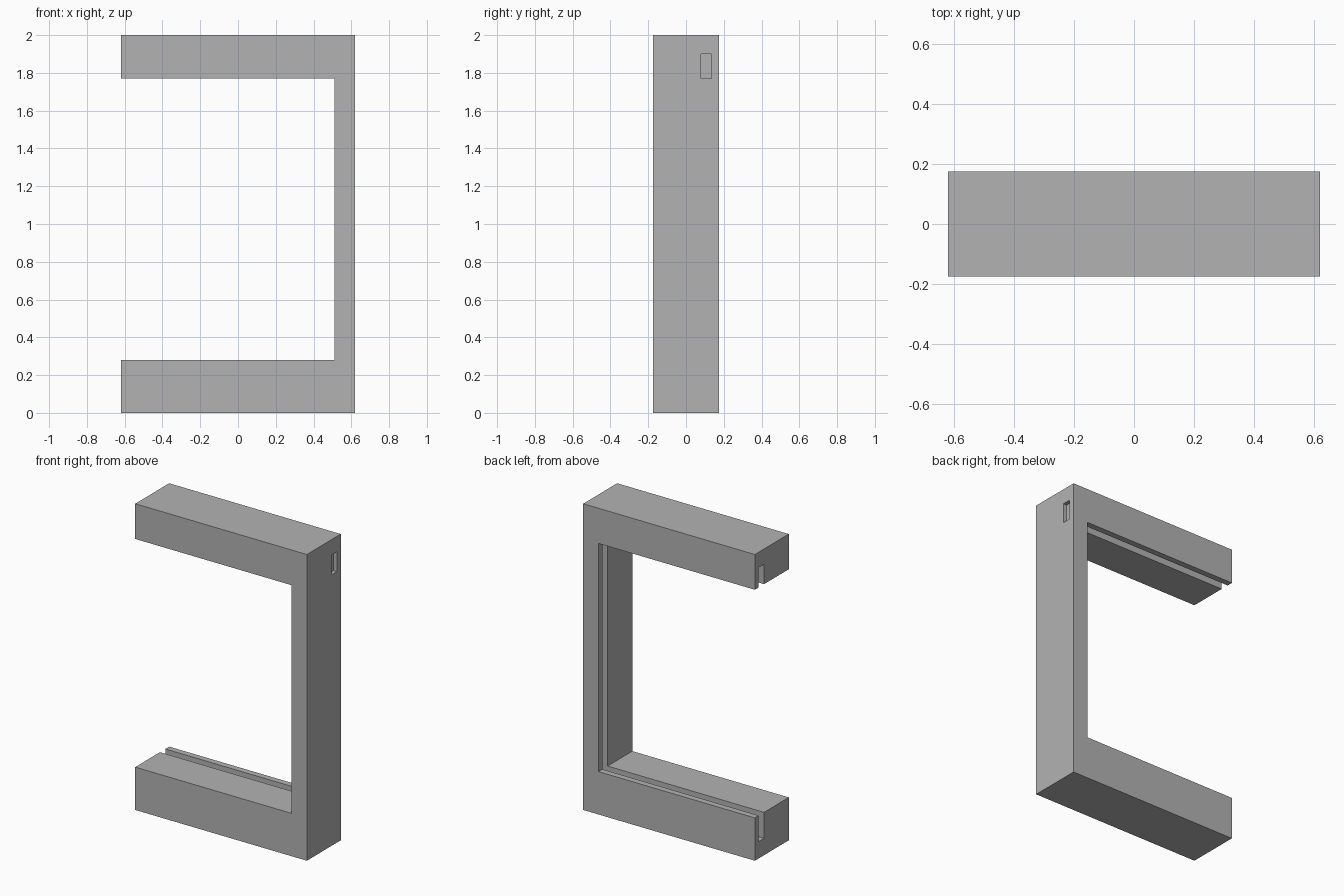
import bpy
import bmesh
from mathutils import Vector

cube = bpy.data.objects.get("Cube")
if cube:
    bpy.data.objects.remove(cube, do_unlink=True)

HALF_W, HALF_D, HEIGHT = 0.62, 0.175, 2.0
INNER_X, LOWER_Z, UPPER_Z = 0.51, 0.28, 1.77
GROOVE_Y = (0.08, 0.135)
GROOVE_FLOOR, GROOVE_TOP, GROOVE_X = 0.11, 1.9, 0.57

grey = bpy.data.materials.new("plain_grey")
grey.use_nodes = True
grey.diffuse_color = (0.45, 0.45, 0.45, 1)
grey.node_tree.nodes["Principled BSDF"].inputs["Base Color"].default_value = grey.diffuse_color


def prism(name, profile, y0, y1):
    """Extrude an x-z outline along y into a solid."""
    bm = bmesh.new()
    face = bm.faces.new([bm.verts.new((x, y0, z)) for x, z in profile])
    side = bmesh.ops.extrude_face_region(bm, geom=[face])["geom"]
    moved = [v for v in side if isinstance(v, bmesh.types.BMVert)]
    bmesh.ops.translate(bm, verts=moved, vec=Vector((0, y1 - y0, 0)))
    bmesh.ops.recalc_face_normals(bm, faces=bm.faces)
    mesh = bpy.data.meshes.new(name)
    bm.to_mesh(mesh)
    bm.free()
    mesh.materials.append(grey)
    obj = bpy.data.objects.new(name, mesh)
    bpy.context.collection.objects.link(obj)
    return obj


def cut(target, name, x0, x1, z0, z1):
    """Cut a rectangular slot at the groove position."""
    cutter = prism(name, [(x0, z0), (x1, z0), (x1, z1), (x0, z1)], *GROOVE_Y)
    cutter.hide_render = True
    mod = target.modifiers.new(name, "BOOLEAN")
    mod.operation = "DIFFERENCE"
    mod.solver = "EXACT"
    mod.object = cutter
    bpy.context.view_layer.objects.active = target
    bpy.ops.object.modifier_apply(modifier=mod.name)
    bpy.data.objects.remove(cutter, do_unlink=True)


# C-shaped frame: lower bar, upright and upper bar in one solid
frame = prism("c_frame", [
    (-HALF_W, 0), (HALF_W, 0), (HALF_W, HEIGHT), (-HALF_W, HEIGHT),
    (-HALF_W, UPPER_Z), (INNER_X, UPPER_Z), (INNER_X, LOWER_Z), (-HALF_W, LOWER_Z),
], -HALF_D, HALF_D)

# Panel groove running round the inside, open at the free ends
cut(frame, "panel_groove", -HALF_W - 0.1, GROOVE_X, GROOVE_FLOOR, GROOVE_TOP)

# Small slot in the outside of the upright
cut(frame, "side_slot", GROOVE_X + 0.025, HALF_W + 0.1, UPPER_Z, GROOVE_TOP)
